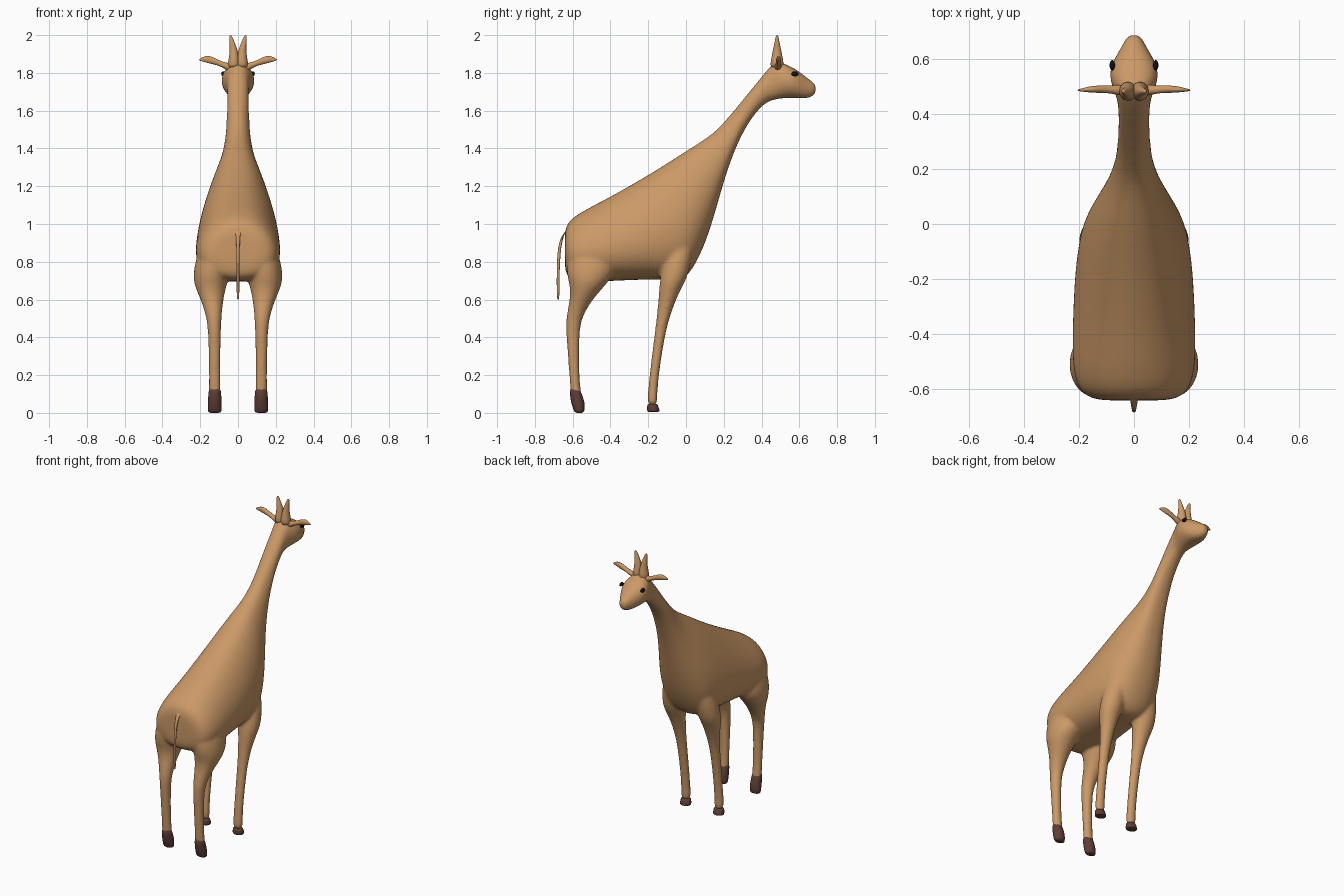
import bpy, bmesh, math
from mathutils import Vector


def material(name, rgb):
    m = bpy.data.materials.new(name)
    m.diffuse_color = (*rgb, 1)
    return m


TAN = material("tan hide", (0.60, 0.32, 0.135))
BROWN = material("dark brown hoof", (0.115, 0.048, 0.036))
BLACK = material("black eye", (0.006, 0.005, 0.005))


def loft(bm, rings, n=16, power=1.0):
    """Skin closed rings given as (centre, u axis, v axis, pear amount)."""
    loops = []
    for c, u, v, pear in rings:
        loop = []
        for i in range(n):
            a = 2 * math.pi * i / n
            co, si = math.cos(a), math.sin(a)
            side = math.copysign(abs(co) ** power, co) * (1 - pear * si)
            loop.append(bm.verts.new(Vector(c) + Vector(u) * side + Vector(v) * si))
        loops.append(loop)
    for a, b in zip(loops, loops[1:]):
        for i in range(n):
            j = (i + 1) % n
            bm.faces.new((a[i], a[j], b[j], b[i]))
    bm.faces.new(loops[0])
    bm.faces.new(loops[-1])


def finish(name, bm, mat, levels=1):
    bmesh.ops.recalc_face_normals(bm, faces=bm.faces)
    for f in bm.faces:
        f.smooth = True
    me = bpy.data.meshes.new(name)
    bm.to_mesh(me)
    bm.free()
    me.materials.append(mat)
    ob = bpy.data.objects.new(name, me)
    bpy.context.collection.objects.link(ob)
    if levels:
        ob.modifiers.new("round", 'SUBSURF').levels = levels
        ob.modifiers["round"].render_levels = levels
    return ob


def limb_rings(rows, side):
    """Horizontal rings from rows of (z, y back, y front, x inner, x outer)."""
    return [((side * (x0 + x1) / 2, (y0 + y1) / 2, z),
             ((x1 - x0) / 2, 0, 0), (0, (y1 - y0) / 2, 0), 0)
            for z, y0, y1, x0, x1 in rows]


# Torso, neck and head: top y, top z, bottom y, bottom z, half width, pear
TRUNK = [
    (-.642, .94, -.642, .78, .10, 0), (-.637, .985, -.635, .73, .155, .1),
    (-.61, 1.03, -.605, .70, .20, .15), (-.53, 1.08, -.52, .69, .222, .2),
    (-.40, 1.147, -.40, .695, .220, .25), (-.20, 1.262, -.20, .703, .213, .25),
    (-.06, 1.352, -.08, .70, .198, .25), (.03, 1.41, .00, .70, .178, .25),
    (.09, 1.447, .065, .81, .146, .25), (.15, 1.49, .115, .93, .113, .2),
    (.20, 1.54, .163, 1.09, .086, .15), (.26, 1.61, .207, 1.25, .068, .1),
    (.32, 1.682, .268, 1.42, .060, 0), (.38, 1.755, .337, 1.55, .057, 0),
    (.44, 1.83, .415, 1.64, .057, 0), (.48, 1.868, .46, 1.655, .066, 0),
    (.52, 1.85, .50, 1.663, .086, -.1), (.57, 1.828, .55, 1.668, .090, -.1),
    (.61, 1.80, .60, 1.664, .070, 0), (.645, 1.772, .64, 1.664, .047, 0),
    (.678, 1.748, .672, 1.674, .030, 0), (.690, 1.732, .688, 1.695, .016, 0),
]
HIND_LEG = [
    (.93, -.60, -.40, .06, .18), (.82, -.635, -.37, .04, .225),
    (.73, -.635, -.38, .045, .24), (.67, -.615, -.43, .06, .232),
    (.60, -.615, -.495, .077, .198), (.50, -.638, -.555, .087, .165),
    (.40, -.634, -.565, .091, .158), (.20, -.618, -.565, .093, .154),
    (.11, -.612, -.555, .090, .156), (.07, -.605, -.555, .092, .154),
]
FRONT_LEG = [
    (.95, -.09, .05, .04, .165), (.82, -.12, .035, .045, .195),
    (.72, -.137, .01, .055, .205), (.67, -.142, -.018, .068, .196),
    (.60, -.147, -.052, .080, .178), (.50, -.156, -.088, .089, .163),
    (.40, -.169, -.113, .092, .158), (.20, -.194, -.144, .094, .154),
    (.09, -.204, -.152, .092, .156), (.035, -.204, -.15, .092, .156),
]
bm = bmesh.new()
loft(bm, [((0, (ty + by) / 2, (tz + bz) / 2), (w, 0, 0),
           (0, (ty - by) / 2, (tz - bz) / 2), p)
          for ty, tz, by, bz, w, p in TRUNK], 20, 0.85)
for s in (-1, 1):
    loft(bm, limb_rings(HIND_LEG, s))
    loft(bm, limb_rings(FRONT_LEG, s))
body = finish("body_neck_head_legs", bm, TAN, 2)
# Fuse trunk and legs into one flowing skin
fuse = body.modifiers.new("fuse", 'REMESH')
fuse.mode = 'VOXEL'
fuse.voxel_size = 0.01
fuse.use_smooth_shade = True
relax = body.modifiers.new("relax", 'SMOOTH')
relax.factor, relax.iterations = 0.5, 7

# Hooves
HIND_HOOF = [
    (.135, -.613, -.565, .092, .154), (.105, -.616, -.553, .088, .158),
    (.06, -.612, -.535, .086, .160), (.02, -.598, -.535, .085, .162),
    (.003, -.59, -.54, .088, .160), (0, -.58, -.55, .1, .148),
]
FRONT_HOOF = [
    (.05, -.205, -.150, .091, .157), (.035, -.207, -.146, .089, .159),
    (.012, -.207, -.138, .086, .162), (.006, -.204, -.14, .088, .16),
    (.005, -.19, -.155, .1, .148),
]
for label, s in (("left", -1), ("right", 1)):
    for kind, rows in (("hind", HIND_HOOF), ("front", FRONT_HOOF)):
        bm = bmesh.new()
        loft(bm, limb_rings(rows, s), 14)
        finish(f"{kind}_hoof_{label}", bm, BROWN)

    # Horn: z, x centre, x radius, y radius
    bm = bmesh.new()
    loft(bm, [((s * x, .482, z), (rx, 0, 0), (0, ry, 0), 0) for z, x, rx, ry in
              ((1.82, .022, .042, .042), (1.87, .021, .029, .033),
               (1.92, .022, .022, .023), (1.955, .030, .015, .015),
               (1.985, .037, .010, .009), (2.0, .040, .006, .005))], 12)
    finish(f"horn_{label}", bm, TAN)

    # Leaf shaped ear: x, z centre, y radius, z radius
    bm = bmesh.new()
    loft(bm, [((s * x, y, z), (0, ry, 0), (0, 0, rz), 0) for x, y, z, ry, rz in
              ((.03, .485, 1.825, .022, .025), (.07, .488, 1.838, .017, .018),
               (.10, .49, 1.852, .014, .014), (.135, .49, 1.866, .014, .021),
               (.165, .489, 1.873, .011, .020), (.19, .487, 1.872, .006, .011),
               (.207, .486, 1.868, .002, .003))], 12)
    finish(f"ear_{label}", bm, TAN)

    # Eye
    bm = bmesh.new()
    bmesh.ops.create_uvsphere(bm, u_segments=14, v_segments=10, radius=1)
    for v in bm.verts:
        v.co = (s * .079 + v.co.x * .010, .577 + v.co.y * .019, 1.795 + v.co.z * .013)
    finish(f"eye_{label}", bm, BLACK, 0)

# Tail
bm = bmesh.new()
loft(bm, [((0, y, z), (rx, 0, 0), (0, dy, dz), 0) for y, z, rx, dy, dz in
          ((-.62, .985, .016, .006, .012), (-.645, .955, .014, .008, .008),
           (-.663, .91, .011, .009, .004), (-.673, .85, .008, .009, .001),
           (-.677, .75, .007, .008, 0), (-.677, .65, .008, .008, 0),
           (-.677, .595, .006, .006, 0))], 10)
finish("tail", bm, TAN)
